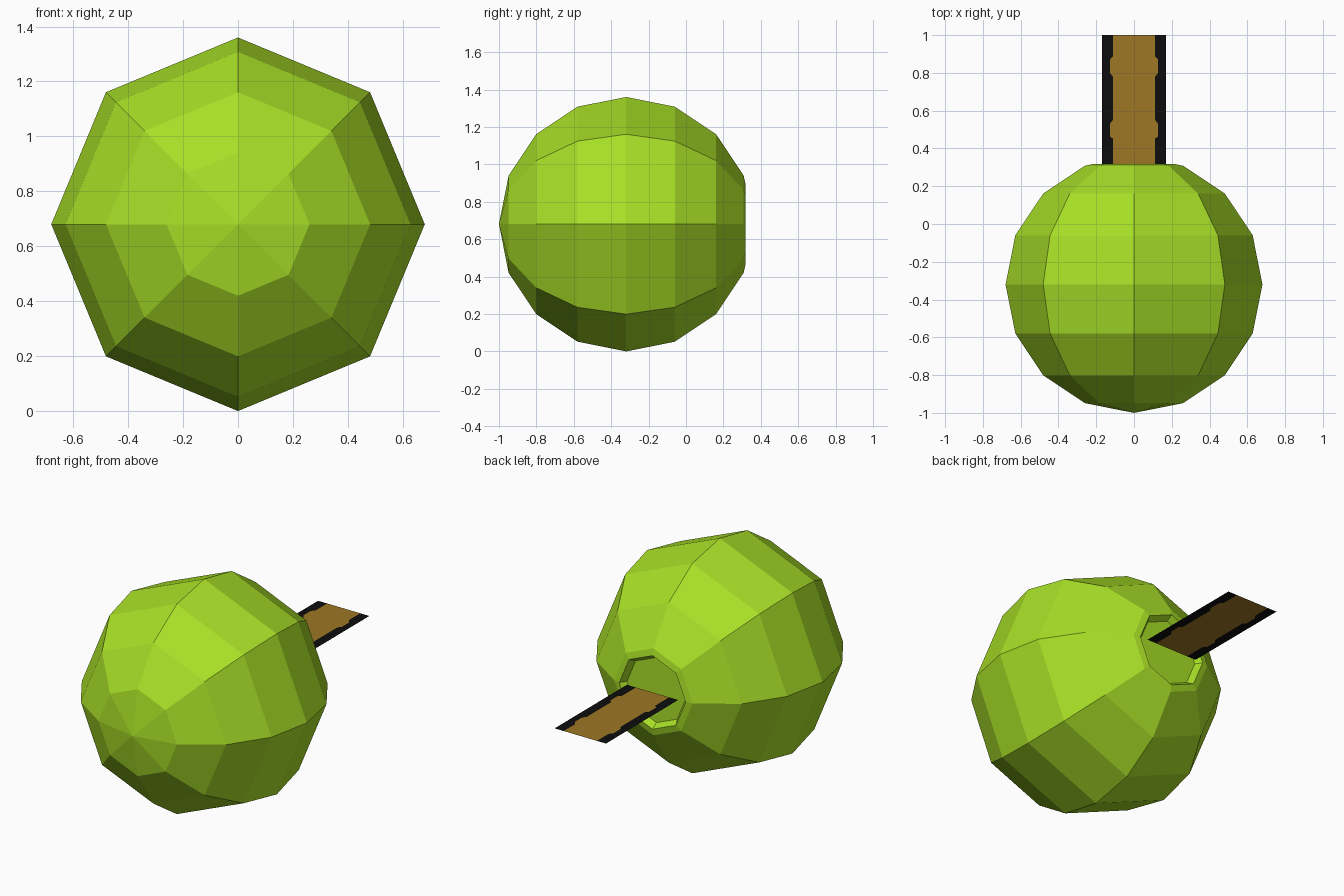
import bpy, bmesh, math

if "Cube" in bpy.data.objects:
    bpy.data.objects.remove(bpy.data.objects["Cube"])

def material(name, rgb):
    m = bpy.data.materials.new(name)
    m.diffuse_color = (*rgb, 1)
    m.use_nodes = True
    m.node_tree.nodes["Principled BSDF"].inputs["Base Color"].default_value = m.diffuse_color
    return m

green = material("lime green", (0.39, 0.74, 0.02))
brown = material("stem brown", (0.34, 0.185, 0.018))
black = material("outline black", (0.004, 0.004, 0.004))

def add_object(name, bm, mats):
    me = bpy.data.meshes.new(name)
    bm.to_mesh(me)
    bm.free()
    for m in mats:
        me.materials.append(m)
    ob = bpy.data.objects.new(name, me)
    bpy.context.collection.objects.link(ob)
    return ob

# Fruit body: eight-sided ball around the y axis, with a shallow pit at the back
R, CY, CZ, SIDES = 0.68, -0.32, 0.68, 8
profile = [(CY - R * math.cos(math.radians(22.5 * k)),
            R * math.sin(math.radians(22.5 * k))) for k in range(1, 8)]
profile += [(0.317, 0.22), (0.28, 0.195)]
bm = bmesh.new()
rings = []
for y, r in profile:
    rings.append([bm.verts.new((r * math.sin(i * math.tau / SIDES), y,
                                CZ + r * math.cos(i * math.tau / SIDES)))
                  for i in range(SIDES)])
front = bm.verts.new((0, CY - R, CZ))
for i in range(SIDES):
    j = (i + 1) % SIDES
    bm.faces.new((front, rings[0][i], rings[0][j]))
    for a, b in zip(rings, rings[1:]):
        bm.faces.new((a[i], b[i], b[j], a[j]))
bm.faces.new(rings[-1])
bmesh.ops.recalc_face_normals(bm, faces=bm.faces)
add_object("fruit_body", bm, [green])

# Stem: flat sheet, brown centre with two small bulges, black borders
edge = [(0.317, 0.11), (0.45, 0.11), (0.465, 0.128), (0.53, 0.128), (0.55, 0.112),
        (0.78, 0.112), (0.80, 0.128), (0.87, 0.128), (0.89, 0.11), (1.0, 0.11)]
bm = bmesh.new()
rows = [[bm.verts.new((x, y, CZ)) for x in (-0.17, -w, w, 0.17)] for y, w in edge]
for a, b in zip(rows, rows[1:]):
    for i in range(3):
        f = bm.faces.new((a[i], a[i + 1], b[i + 1], b[i]))
        f.material_index = 0 if i == 1 else 1
add_object("stem", bm, [brown, black])
